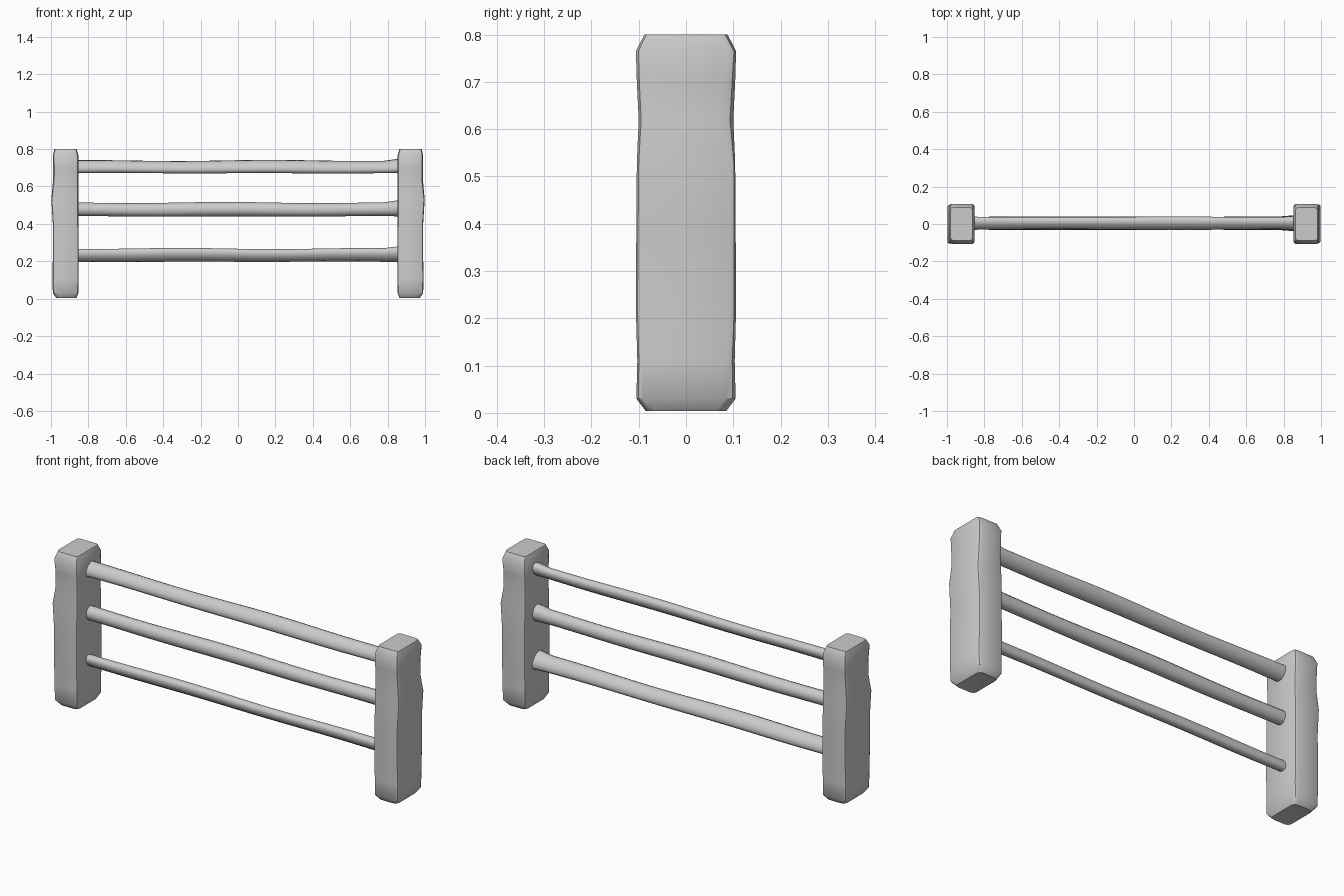
import bpy, bmesh, math
from mathutils import Vector

cube = bpy.data.objects.get("Cube")
if cube:
    bpy.data.objects.remove(cube, do_unlink=True)

grey = bpy.data.materials.new("plain_grey")
grey.use_nodes = True
colour = (0.6, 0.6, 0.6, 1)
grey.diffuse_color = colour
grey.node_tree.nodes["Principled BSDF"].inputs["Base Color"].default_value = colour


def loft(name, rings, cap_centres, angle):
    """Skin a list of closed rings and close each end with a fan."""
    bm = bmesh.new()
    loops = [[bm.verts.new(p) for p in ring] for ring in rings]
    n = len(loops[0])
    for a, b in zip(loops, loops[1:]):
        for i in range(n):
            j = (i + 1) % n
            bm.faces.new((a[i], a[j], b[j], b[i]))
    for loop, centre in zip((loops[0], loops[-1]), cap_centres):
        c = bm.verts.new(centre)
        for i in range(n):
            bm.faces.new((loop[i], loop[(i + 1) % n], c))
    bmesh.ops.recalc_face_normals(bm, faces=bm.faces)
    mesh = bpy.data.meshes.new(name)
    bm.to_mesh(mesh)
    bm.free()
    mesh.materials.append(grey)
    obj = bpy.data.objects.new(name, mesh)
    bpy.context.collection.objects.link(obj)
    bpy.ops.object.select_all(action='DESELECT')
    obj.select_set(True)
    bpy.context.view_layer.objects.active = obj
    bpy.ops.object.shade_smooth_by_angle(angle=math.radians(angle))
    return obj


# Posts: worn blocks, one the half-turn of the other
INNER = 0.853
LEVELS = [  # height, outer x, half depth, outer back chamfer, other chamfers
    (0.004, 0.972, 0.085, 0.020, 0.020),
    (0.030, 0.990, 0.105, 0.022, 0.014),
    (0.110, 0.992, 0.103, 0.018, 0.012),
    (0.220, 0.990, 0.106, 0.014, 0.012),
    (0.400, 0.990, 0.105, 0.012, 0.013),
    (0.530, 0.998, 0.104, 0.010, 0.014),
    (0.620, 0.990, 0.100, 0.024, 0.018),
    (0.700, 0.988, 0.104, 0.022, 0.018),
    (0.765, 0.990, 0.106, 0.016, 0.018),
    (0.800, 0.982, 0.088, 0.018, 0.014),
]


def post_ring(z, outer, hy, worn, chamfer):
    ring = []
    inner = INNER + (0.01 if z < 0.02 or z > 0.79 else 0)
    corners = [(outer, hy, 1, 1), (inner, hy, -1, 1),
               (inner, -hy, -1, -1), (outer, -hy, 1, -1)]
    for k, (x, y, sx, sy) in enumerate(corners):
        c = worn if k == 0 else chamfer
        for t in (0, 0.5, 1):
            a = math.pi / 2 * (k + t)
            ring.append(Vector((x - sx * c + c * math.cos(a),
                                y - sy * c + c * math.sin(a), z)))
    return ring


rings = [post_ring(*level) for level in LEVELS]
caps = [Vector((0.92, 0, 0.014)), Vector((0.92, 0, 0.8))]
loft("left_post", rings, caps, 40)


def turned(points):
    return [Vector((-p.x, -p.y, p.z)) for p in points]


loft("right_post", [turned(r) for r in rings], turned(caps), 40)


# Rails: slightly uneven oval poles, each tilted its own way, flared at one end
def rail(name, height, long_r, short_r, tilt, phase):
    stations = [-0.9, -0.85] + [-0.8 + 0.1 * i for i in range(16)] + [0.78, 0.85, 0.9]
    rings = []
    for x in stations:
        swell = 1 + 0.04 * math.sin(5 * x + phase) + (0.15 if x > 0.8 else 0)
        dz = 0.002 * math.sin(7 * x + phase) + (0.004 if x > 0.8 else 0)
        ring = []
        for i in range(12):
            a = math.tau * i / 12
            u, v = long_r * swell * math.cos(a), short_r * swell * math.sin(a)
            ring.append(Vector((x, 0.004 + u * math.cos(tilt) - v * math.sin(tilt),
                                height + dz + u * math.sin(tilt) + v * math.cos(tilt))))
        rings.append(ring)
    ends = [Vector((x, 0.004, height)) for x in (-0.9, 0.9)]
    loft(name, rings, ends, 50)


rail("top_rail", 0.705, 0.040, 0.027, math.radians(45), 0.5)
rail("middle_rail", 0.477, 0.037, 0.034, math.radians(90), 2)
rail("bottom_rail", 0.233, 0.042, 0.027, math.radians(-45), 3.5)
